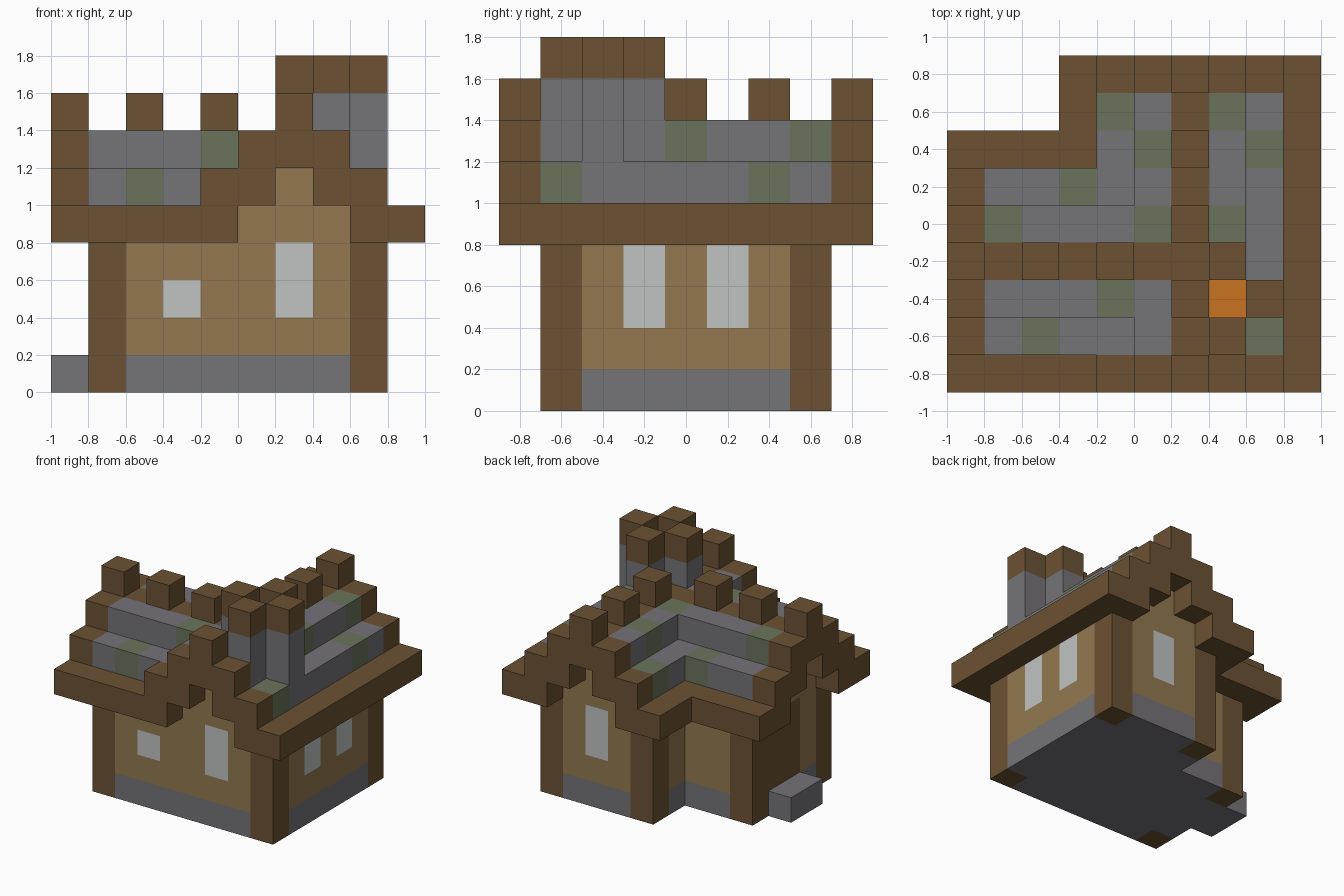
import bpy
import bmesh
from mathutils import Vector

cube = bpy.data.objects.get("Cube")
if cube:
    bpy.data.objects.remove(cube, do_unlink=True)

CELL = 0.2
ORIGIN = Vector((-1.0, -0.9, 0.0))


def srgb(r, g, b):
    def lin(c):
        c /= 255
        return c / 12.92 if c < 0.04 else ((c + 0.055) / 1.055) ** 2.4
    return (lin(r), lin(g), lin(b), 1.0)


def material(name, colour):
    mat = bpy.data.materials.new(name)
    mat.use_nodes = True
    mat.diffuse_color = colour
    node = next(n for n in mat.node_tree.nodes if n.type == 'BSDF_PRINCIPLED')
    node.inputs["Base Color"].default_value = colour
    node.inputs["Roughness"].default_value = 0.9
    return mat


wood = material("dark wood", srgb(108, 82, 51))
plaster = material("tan plaster", srgb(147, 121, 80))
stone = material("grey stone", srgb(117, 115, 119))
moss = material("mossy stone", srgb(106, 116, 92))
glass = material("pale glass", srgb(193, 196, 195))
ember = material("orange ember", srgb(200, 116, 34))

PARTS = {
    "foundation": stone, "doorstep": stone, "corner_posts": wood,
    "walls": plaster, "windows": glass, "door": wood,
    "roof_trim": wood, "roof_tiles": stone, "mossy_tiles": moss,
    "chimney_stack": stone, "chimney_rim": wood, "chimney_fire": ember,
}
grid = {}


def fill(part, xs, ys, zs):
    for i in xs:
        for j in ys:
            for k in zs:
                grid[i, j, k] = part


def in_body(i, j):
    return 1 <= i <= 8 and 1 <= j <= 5 or 4 <= i <= 8 and 6 <= j <= 7


def in_roof(i, j):
    return j <= 6 or i >= 3


def is_ridge(i, j):
    return i == 6 or (j == 3 and i < 6)


def roof_height(i, j):
    """Top of the stepped roof, in cells: two crossing gables."""
    if i == 6:
        return 8 if j % 2 == 0 else 7
    if j == 3 and i < 6:
        return 8 if i % 2 == 0 else 7
    main = 8 - abs(j - 3) if j <= 6 and i <= 6 else 0
    wing = 8 - abs(i - 6) if i >= 3 else 0
    return max(main, wing)


def is_trim(i, j):
    edge = i in (0, 9) or j in (0, 8)
    inner_eave = (i == 3 and j >= 6) or (j == 6 and i <= 3)
    return edge or inner_eave or is_ridge(i, j)


MOSSY = {(4, 7), (5, 6), (7, 7), (8, 6), (3, 5), (1, 4),
         (5, 4), (7, 4), (4, 2), (2, 1), (8, 1)}

# Walls, foundation and stepped roof
for i in range(10):
    for j in range(9):
        if not in_roof(i, j):
            continue
        top = roof_height(i, j)
        under = 6 if is_ridge(i, j) else max(4, top - 2)
        if in_body(i, j):
            fill("foundation", [i], [j], [0])
            fill("walls", [i], [j], range(1, under))
        part = "roof_trim" if is_trim(i, j) else "roof_tiles"
        if (i, j) in MOSSY:
            part = "mossy_tiles"
        fill(part, [i], [j], range(under, top))

# Timber posts on the outer corners
for i, j in ((1, 1), (8, 1), (1, 5), (4, 7), (8, 7)):
    fill("corner_posts", [i], [j], range(4))

# Windows: front, side and back
fill("windows", [3], [1], [2])
fill("windows", [6], [1, 7], [2, 3])
fill("windows", [8], [3, 5], [2, 3])

# Door and its step
fill("door", [1], [3, 4], range(1, 4))
fill("doorstep", [0], [3, 4], [0])

# Plus-shaped chimney around a fire
for i, j in ((7, 1), (7, 3), (6, 2), (8, 2)):
    fill("chimney_stack", [i], [j], range(6, 8))
    fill("chimney_rim", [i], [j], [8])
fill("chimney_fire", [7], [2], [6])

# Turn each part into a mesh of its exposed faces
AXES = [Vector((1, 0, 0)), Vector((0, 1, 0)), Vector((0, 0, 1))]


def add_faces(bm, cell):
    centre = Vector(cell) + Vector((0.5, 0.5, 0.5))
    for a in range(3):
        for sign in (1, -1):
            n = AXES[a] * sign
            if tuple(c + int(d) for c, d in zip(cell, n)) in grid:
                continue
            u, v = AXES[(a + 1) % 3] / 2, AXES[(a + 2) % 3] / 2 * sign
            mid = centre + n / 2
            ring = (mid - u - v, mid + u - v, mid + u + v, mid - u + v)
            bm.faces.new([bm.verts.new(ORIGIN + p * CELL) for p in ring])


for name, mat in PARTS.items():
    bm = bmesh.new()
    for cell, part in grid.items():
        if part == name:
            add_faces(bm, cell)
    bmesh.ops.remove_doubles(bm, verts=bm.verts[:], dist=0.001)
    mesh = bpy.data.meshes.new(name)
    bm.to_mesh(mesh)
    bm.free()
    mesh.materials.append(mat)
    bpy.context.collection.objects.link(bpy.data.objects.new(name, mesh))
